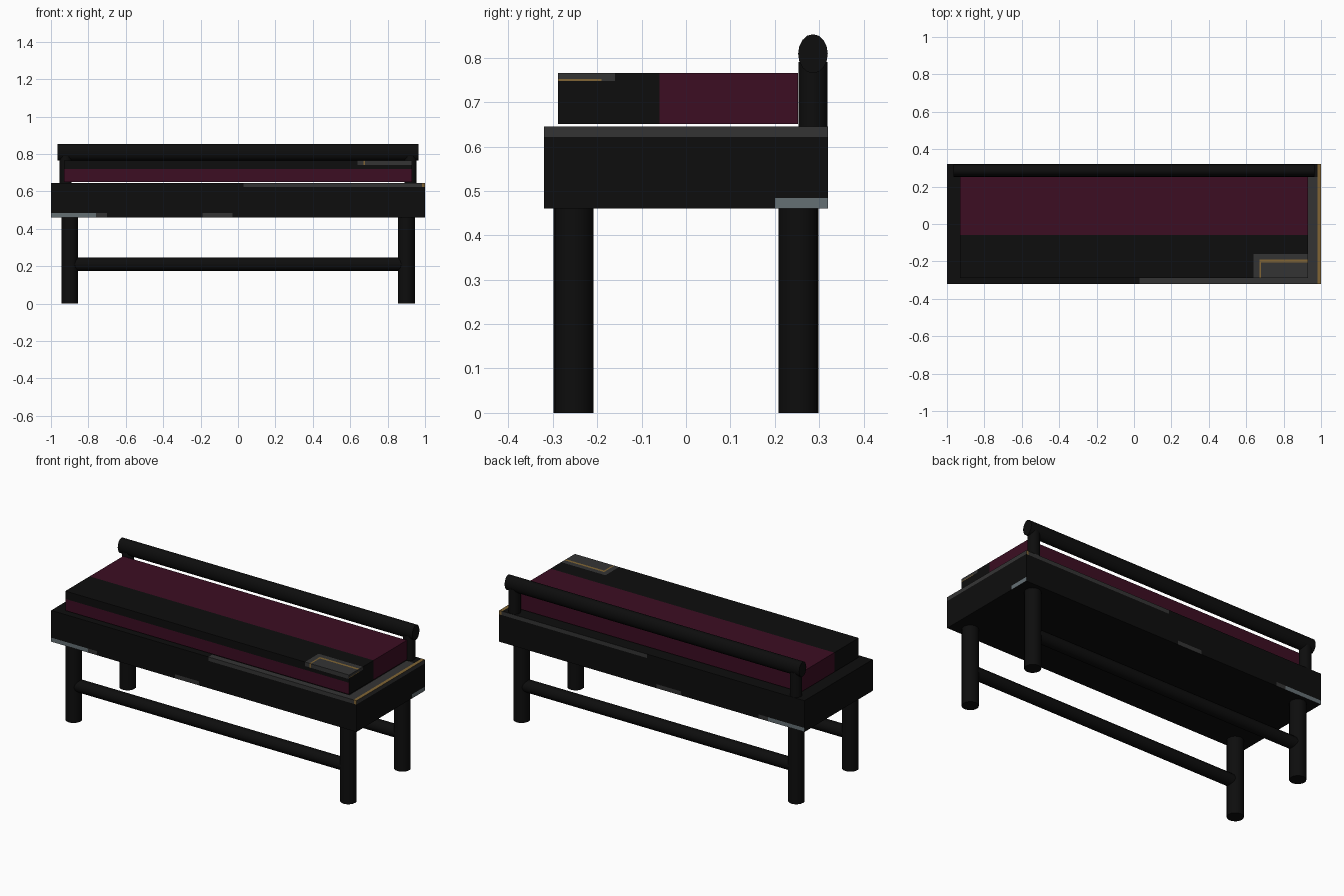
import bpy, bmesh, math
from mathutils import Vector

cube = bpy.data.objects.get("Cube")
if cube:
    bpy.data.objects.remove(cube, do_unlink=True)


def material(name, rgb):
    m = bpy.data.materials.new(name)
    m.use_nodes = True
    m.diffuse_color = (*rgb, 1)
    m.node_tree.nodes["Principled BSDF"].inputs["Base Color"].default_value = (*rgb, 1)
    return m


MATS = [material("black_wood", (0.004, 0.004, 0.004)),
        material("crimson_cloth", (0.045, 0.004, 0.016)),
        material("worn_grey", (0.034, 0.034, 0.034)),
        material("tan_trim", (0.22, 0.13, 0.035)),
        material("pale_blue_grey", (0.13, 0.16, 0.175))]
BLACK, CRIMSON, GREY, TAN, BLUE = range(5)


def panelled_box(name, low, high, cuts, rule):
    """Box cut along axis planes, each face coloured by rule(centre, normal)."""
    low, high = Vector(low), Vector(high)
    bm = bmesh.new()
    bmesh.ops.create_cube(bm, size=1)
    for v in bm.verts:
        v.co = (low + high) / 2 + v.co * (high - low)
    for axis, values in enumerate(cuts):
        for value in values:
            point, normal = Vector(), Vector()
            point[axis], normal[axis] = value, 1
            bmesh.ops.bisect_plane(bm, geom=bm.verts[:] + bm.edges[:] + bm.faces[:],
                                   plane_co=point, plane_no=normal)
    bm.normal_update()
    for f in bm.faces:
        f.material_index = rule(f.calc_center_median(), f.normal)
    mesh = bpy.data.meshes.new(name)
    bm.to_mesh(mesh)
    bm.free()
    for m in MATS:
        mesh.materials.append(m)
    obj = bpy.data.objects.new(name, mesh)
    bpy.context.collection.objects.link(obj)


def rod(name, centre, radius, length, sides=16, along_x=False, flatten=1):
    """Round bar, upright or lying along x; flatten narrows its depth."""
    bpy.ops.mesh.primitive_cylinder_add(
        vertices=sides, radius=radius, depth=length, location=centre,
        rotation=(0, math.pi / 2 if along_x else 0, 0))
    obj = bpy.context.object
    obj.name = name
    obj.scale.y = flatten
    obj.data.materials.append(MATS[BLACK])
    bpy.ops.object.shade_smooth_by_angle(angle=math.radians(40))


# Bench deck: dark box with worn and trimmed edges
def deck_colour(c, n):
    if n.z > 0.5:
        if c.x > 0.98:
            return TAN
        if c.x > 0.93 and c.y < 0.25:
            return GREY
        return GREY if c.y < -0.285 and c.x > 0.035 else BLACK
    if n.x > 0.5:
        if c.z > 0.622:
            return GREY
        return BLUE if c.z < 0.484 and c.y > 0.2 else BLACK
    if abs(n.y) > 0.5:
        if c.z > 0.622 and c.x > 0.03:
            return TAN if c.x > 0.985 else GREY
        if c.z < 0.484:
            if c.x < -0.76:
                return BLUE
            return GREY if c.x < -0.7 or -0.19 < c.x < -0.03 else BLACK
    return BLACK


panelled_box("deck", (-1, -0.32, 0.46), (1, 0.32, 0.645),
             [(-0.76, -0.7, -0.19, -0.03, 0.03, 0.93, 0.98, 0.985),
              (-0.285, 0.2, 0.25), (0.484, 0.622)], deck_colour)


# Cushion: crimson with a black blanket over the front part
def cushion_colour(c, n):
    in_patch = c.x > 0.64 and c.y < -0.16
    if n.z > 0.5:
        if in_patch:
            stripe = c.x > 0.67 and -0.205 < c.y < -0.19
            corner = 0.67 < c.x < 0.68 and c.y < -0.19
            return TAN if stripe or corner else GREY
        return BLACK if c.y < -0.06 else CRIMSON
    if n.y < -0.5:
        if c.z < 0.72:
            return CRIMSON
        if c.z > 0.742 and c.x > 0.64:
            return TAN if 0.67 < c.x < 0.68 else GREY
        return BLACK
    if abs(n.x) > 0.5:
        if n.x > 0 and in_patch and c.z > 0.748:
            return TAN if c.z < 0.752 and c.y < -0.19 else GREY
        return BLACK if c.y < -0.06 else CRIMSON
    return CRIMSON


panelled_box("cushion", (-0.93, -0.288, 0.651), (0.93, 0.252, 0.766),
             [(0.64, 0.67, 0.68), (-0.205, -0.19, -0.16, -0.06),
              (0.72, 0.742, 0.748, 0.752)], cushion_colour)

# Legs and the long stretchers between them
for y, row in ((-0.253, "front"), (0.253, "back")):
    for x, side in ((-0.9, "right"), (0.9, "left")):
        rod(f"{row}_{side}_leg", (x, y, 0.232), 0.045, 0.464)
    rod(f"{row}_stretcher", (0, y, 0.21), 0.036, 1.76, 12, True)

# Low back rail on two short posts
for x, side in ((-0.922, "right"), (0.922, "left")):
    rod(f"{side}_rail_post", (x, 0.286, 0.715), 0.033, 0.15)
rod("back_rail", (0, 0.286, 0.809), 0.044, 1.93, 16, True, 0.76)
